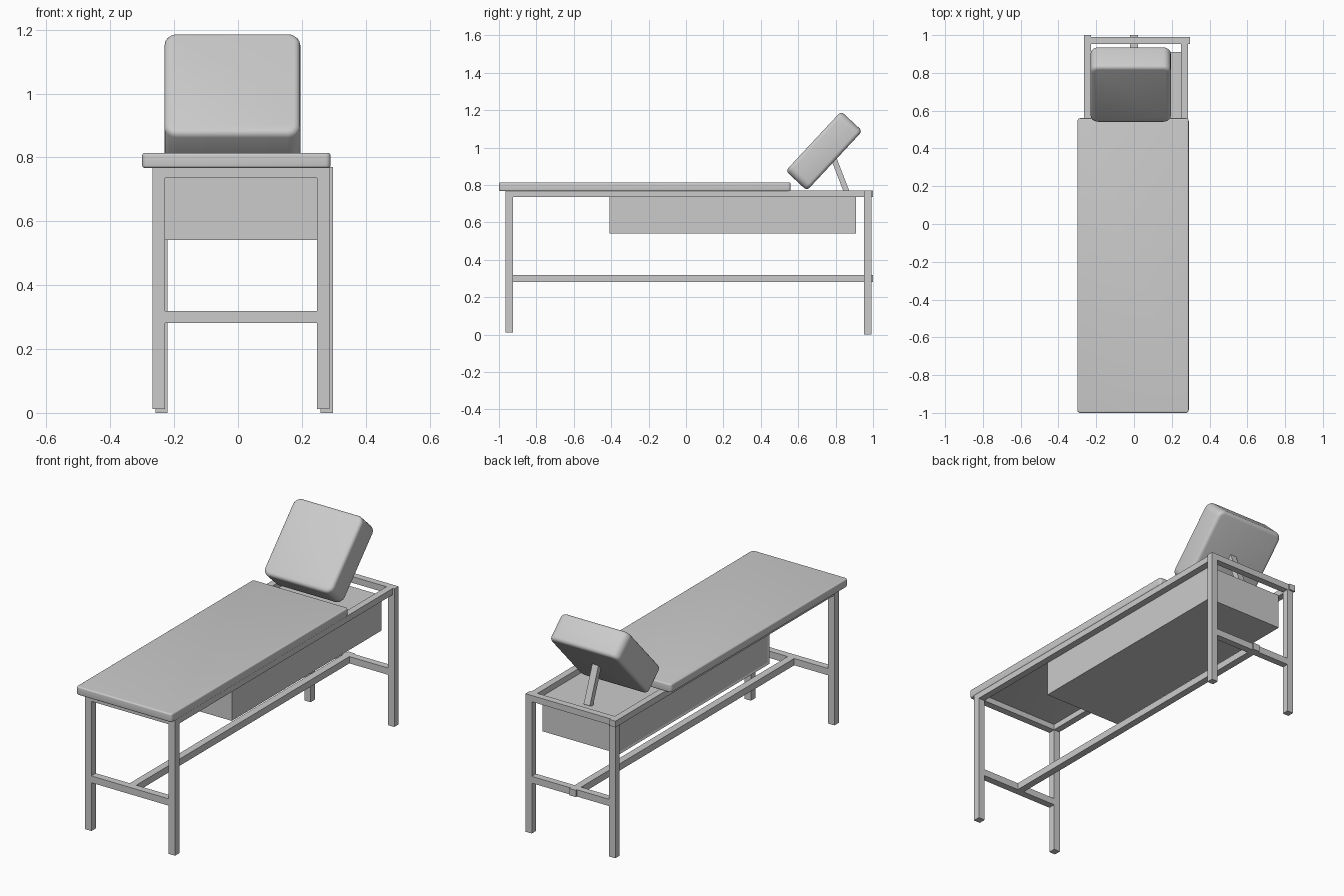
import bpy, bmesh, math
from mathutils import Matrix, Vector

if "Cube" in bpy.data.objects:
    bpy.data.objects.remove(bpy.data.objects["Cube"])


def finish(bm, name):
    bmesh.ops.recalc_face_normals(bm, faces=bm.faces)
    mesh = bpy.data.meshes.new(name)
    bm.to_mesh(mesh)
    bm.free()
    ob = bpy.data.objects.new(name, mesh)
    bpy.context.collection.objects.link(ob)
    return ob


def cube(size, center=(0, 0, 0)):
    bm = bmesh.new()
    bmesh.ops.create_cube(bm, size=1)
    bmesh.ops.scale(bm, vec=size, verts=bm.verts)
    bmesh.ops.translate(bm, vec=center, verts=bm.verts)
    return bm


def span(x, y, z):
    size = [b - a for a, b in (x, y, z)]
    return cube(size, [(a + b) / 2 for a, b in (x, y, z)])


def bar(name, x, y, z):
    return finish(span(x, y, z), name)


def cushion(bm, name, corner, edge):
    # Round the four upright corners, then soften the top and bottom rims
    up = [e for e in bm.edges
          if abs((e.verts[0].co - e.verts[1].co).normalized().z) > 0.9]
    bmesh.ops.bevel(bm, geom=up, offset=corner, segments=5, profile=0.5, affect='EDGES')
    rims = [e for e in bm.edges
            if any(abs(f.normal.z) > 0.9 for f in e.link_faces)]
    bmesh.ops.bevel(bm, geom=rims, offset=edge, segments=4, profile=0.5, affect='EDGES')
    ob = finish(bm, name)
    bpy.ops.object.select_all(action='DESELECT')
    ob.select_set(True)
    bpy.context.view_layer.objects.active = ob
    bpy.ops.object.shade_smooth_by_angle(angle=math.radians(35))
    return ob


FRONT, REAR = (-0.965, -0.925), (0.953, 0.991)
TOP, LOW = (0.735, 0.77), (0.281, 0.319)

# Legs
for side, xf, xr in (("left", (-0.268, -0.229), (-0.258, -0.22)),
                     ("right", (0.247, 0.287), (0.258, 0.297))):
    bar(f"front_leg_{side}", xf, FRONT, (0.012, 0.768))
    bar(f"rear_leg_{side}", xr, REAR, (0, 0.768))

# Upper frame
bar("side_rail_left", (-0.265, -0.228), (-0.96, 1.0), TOP)
bar("side_rail_right", (0.249, 0.287), (-0.96, 0.96), TOP)
bar("front_rail", (-0.24, 0.26), FRONT, TOP)
bar("rear_rail", (-0.24, 0.297), REAR, TOP)

# Lower stretchers
bar("front_stretcher", (-0.235, 0.25), FRONT, LOW)
bar("rear_stretcher", (-0.225, 0.262), REAR, LOW)
bar("centre_stretcher", (-0.02, 0.02), (-0.93, 1.0), LOW)

# Storage box with a shallow recessed panel on its left side
bm = span((-0.228, 0.249), (-0.41, 0.91), (0.542, 0.738))
bm.normal_update()
panel = [f for f in bm.faces if f.normal.x < -0.9]
bmesh.ops.inset_region(bm, faces=panel, thickness=0.014, depth=0)
bmesh.ops.translate(bm, vec=(0.004, 0, 0), verts=panel[0].verts)
finish(bm, "storage_box")

# Mattress
cushion(span((-0.30, 0.29), (-1.0, 0.56), (0.767, 0.814)), "mattress", 0.016, 0.008)

# Tilted headrest
head = cushion(cube((0.425, 0.435, 0.155)), "headrest", 0.04, 0.02)
head.data.transform(Matrix.Translation((-0.0175, 0.738, 0.982))
                    @ Matrix.Rotation(math.radians(47), 4, 'X'))

# Headrest strut
a, b = Vector((-0.005, 0.785, 0.955)), Vector((-0.005, 0.868, 0.74))
strut = finish(cube((0.038, 0.03, (b - a).length)), "headrest_strut")
tilt = math.atan2(b.y - a.y, a.z - b.z)
strut.data.transform(Matrix.Translation((a + b) / 2) @ Matrix.Rotation(tilt, 4, 'X'))
